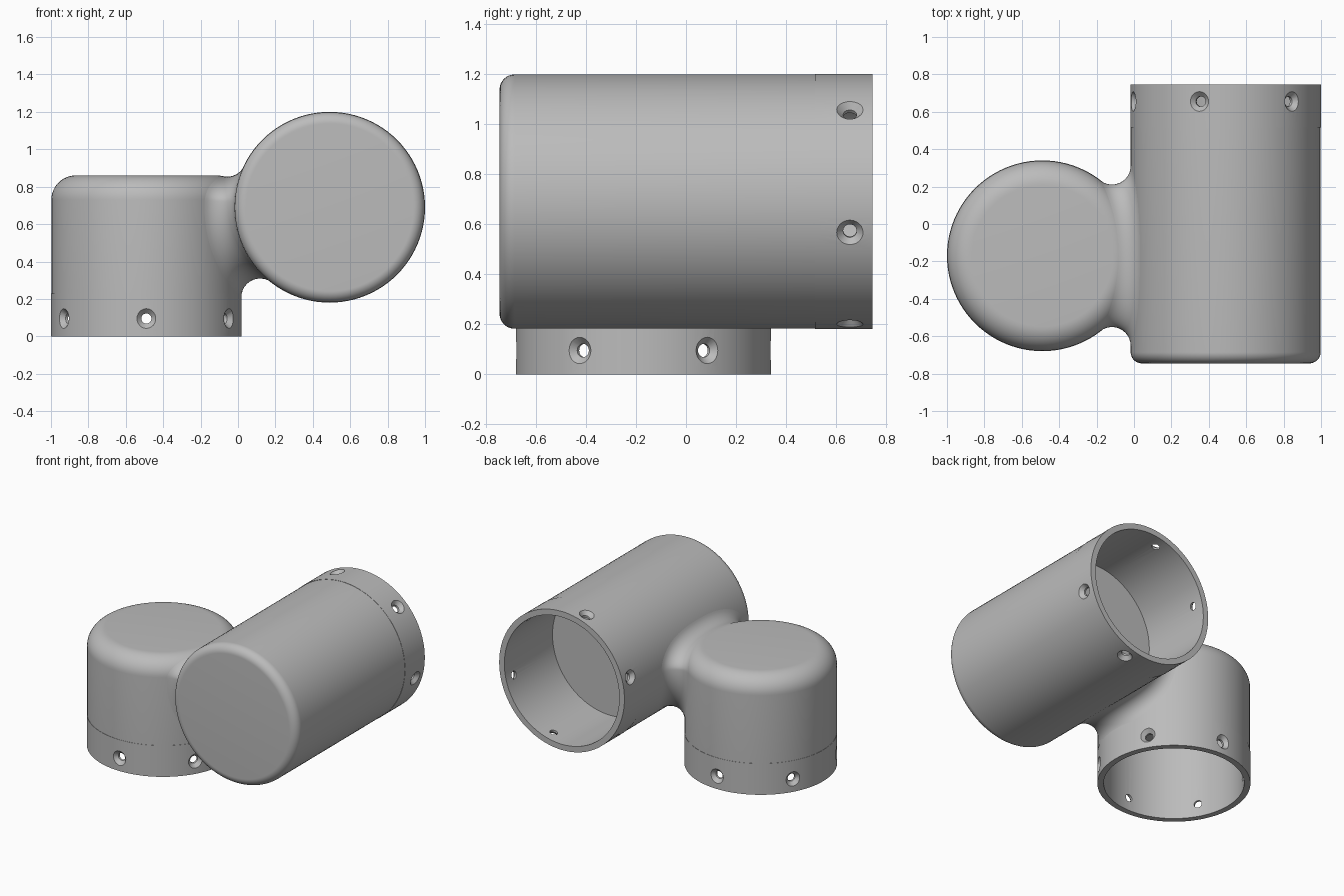
import bpy, bmesh, math
from mathutils import Matrix, Vector

if "Cube" in bpy.data.objects:
    bpy.data.objects.remove(bpy.data.objects["Cube"])

grey = bpy.data.materials.new("plain grey")
grey.use_nodes = True
colour = (0.5, 0.5, 0.5, 1)
grey.diffuse_color = colour
grey.node_tree.nodes["Principled BSDF"].inputs["Base Color"].default_value = colour

# Shared dimensions
R_COLLAR, R_BODY, R_BORE = 0.51, 0.508, 0.468
COLLAR, BORE_DEPTH = 0.23, 0.56
BLEND = 0.1
CUP_X, CUP_Y, CUP_H, CUP_ROUND = -0.49, -0.17, 0.86, 0.13
BAR_X, BAR_Z, BAR_END, BAR_ROUND = 0.49, 0.69, 0.745, 0.06


def finish(name, bm, matrix=Matrix()):
    bmesh.ops.remove_doubles(bm, verts=bm.verts, dist=1e-5)
    bmesh.ops.recalc_face_normals(bm, faces=bm.faces)
    bm.transform(matrix)
    mesh = bpy.data.meshes.new(name)
    bm.to_mesh(mesh)
    bm.free()
    mesh.materials.append(grey)
    ob = bpy.data.objects.new(name, mesh)
    bpy.context.collection.objects.link(ob)
    return ob


def select_only(ob):
    bpy.ops.object.select_all(action='DESELECT')
    ob.select_set(True)
    bpy.context.view_layer.objects.active = ob


def lathe(bm, profile, steps, matrix=Matrix()):
    """Revolve (radius, height) points about z, then move the result."""
    verts = [bm.verts.new((r, 0, h)) for r, h in profile]
    edges = [bm.edges.new(pair) for pair in zip(verts, verts[1:])]
    old = set(bm.verts) - set(verts)
    bmesh.ops.spin(bm, geom=verts + edges, cent=(0, 0, 0), axis=(0, 0, 1),
                   angle=math.tau, steps=steps, use_duplicate=False)
    new = [v for v in bm.verts if v not in old]
    bmesh.ops.transform(bm, matrix=matrix, verts=new)


def socket(name, height, rounding, hole_h, first_hole, matrix):
    """Round-ended tube, open at height 0, with six countersunk holes."""
    profile = [(0, BORE_DEPTH), (R_BORE, BORE_DEPTH), (R_BORE, 0),
               (R_COLLAR, 0), (R_COLLAR, COLLAR), (R_BODY, COLLAR)]
    for i in range(13):
        a = math.pi / 2 * i / 12
        profile.append((R_BODY - rounding + rounding * math.cos(a),
                        height - rounding + rounding * math.sin(a)))
    profile.append((0, height))
    bm = bmesh.new()
    lathe(bm, profile, 96)
    ob = finish(name, bm, matrix)

    # Countersunk drill shapes, pointing outward
    bm = bmesh.new()
    drill = [(0, 0.42), (0.027, 0.42), (0.027, 0.483), (0.075, 0.533), (0, 0.533)]
    for k in range(6):
        turn = Matrix.Rotation(math.radians(first_hole + 60 * k), 4, 'Z')
        lathe(bm, drill, 24, Matrix.Translation((0, 0, hole_h)) @ turn
              @ Matrix.Rotation(math.pi / 2, 4, 'Y'))
    cutter = finish(name + "_drill", bm, matrix)
    cutter.hide_render = True
    mod = ob.modifiers.new("holes", 'BOOLEAN')
    mod.operation, mod.solver, mod.object = 'DIFFERENCE', 'EXACT', cutter
    select_only(ob)
    bpy.ops.object.modifier_apply(modifier=mod.name)
    bpy.data.objects.remove(cutter)
    bpy.ops.object.shade_smooth_by_angle(angle=math.radians(30))
    return ob


# Upright socket opens downward; lying socket opens to the back
socket("upright_socket", CUP_H, CUP_ROUND, 0.095, -90,
       Matrix.Translation((CUP_X, CUP_Y, 0)))
socket("lying_socket", 2 * BAR_END, BAR_ROUND, 0.09, 46,
       Matrix.Translation((BAR_X, BAR_END, BAR_Z)) @ Matrix.Rotation(math.pi / 2, 4, 'X'))

# Blend between the sockets: a ball rolled along their meeting line
REACH = R_BODY + BLEND
SHOULDER_R, SHOULDER_Z = R_BODY - CUP_ROUND, CUP_H - CUP_ROUND


def cup_reach(z):
    if z <= SHOULDER_Z:
        return REACH
    return SHOULDER_R + math.sqrt(max(0, (CUP_ROUND + BLEND) ** 2 - (z - SHOULDER_Z) ** 2))


def centre_xz(phi):
    return BAR_X - REACH * math.cos(phi), BAR_Z + REACH * math.sin(phi)


def gap(phi):
    x, z = centre_xz(phi)
    return cup_reach(z) ** 2 - (x - CUP_X) ** 2


def limit(inside, outside):
    for _ in range(50):
        mid = (inside + outside) / 2
        if gap(mid) > 0:
            inside = mid
        else:
            outside = mid
    return inside


low, high = limit(0, -1.2), limit(0, 0.45)
bm = bmesh.new()
rings = []
LOOP, ARC = 128, 12
for i in range(LOOP):
    t = math.tau * i / LOOP
    phi = (low + high) / 2 + (high - low) / 2 * math.cos(t)
    x, z = centre_xz(phi)
    side = math.copysign(1, math.sin(t))
    c = Vector((x, CUP_Y + side * math.sqrt(max(0, gap(phi))), z))
    out = Vector((c.x - CUP_X, c.y - CUP_Y, 0)).normalized()
    core = Vector((CUP_X, CUP_Y, min(z, SHOULDER_Z))) + out * SHOULDER_R
    to_cup = (core - c).normalized()
    to_bar = Vector((BAR_X - x, 0, BAR_Z - z)).normalized()
    rings.append([bm.verts.new(c + BLEND * to_cup.slerp(to_bar, j / ARC))
                  for j in range(ARC + 1)])
for a, b in zip(rings, rings[1:] + rings[:1]):
    for j in range(ARC):
        bm.faces.new((a[j], a[j + 1], b[j + 1], b[j]))
neck = finish("blended_neck", bm)
# Make the open strip face away from the joint
lowest = min(neck.data.polygons, key=lambda p: p.center.z)
if lowest.normal.z > 0:
    neck.data.flip_normals()
select_only(neck)
bpy.ops.object.shade_smooth_by_angle(angle=math.radians(60))
